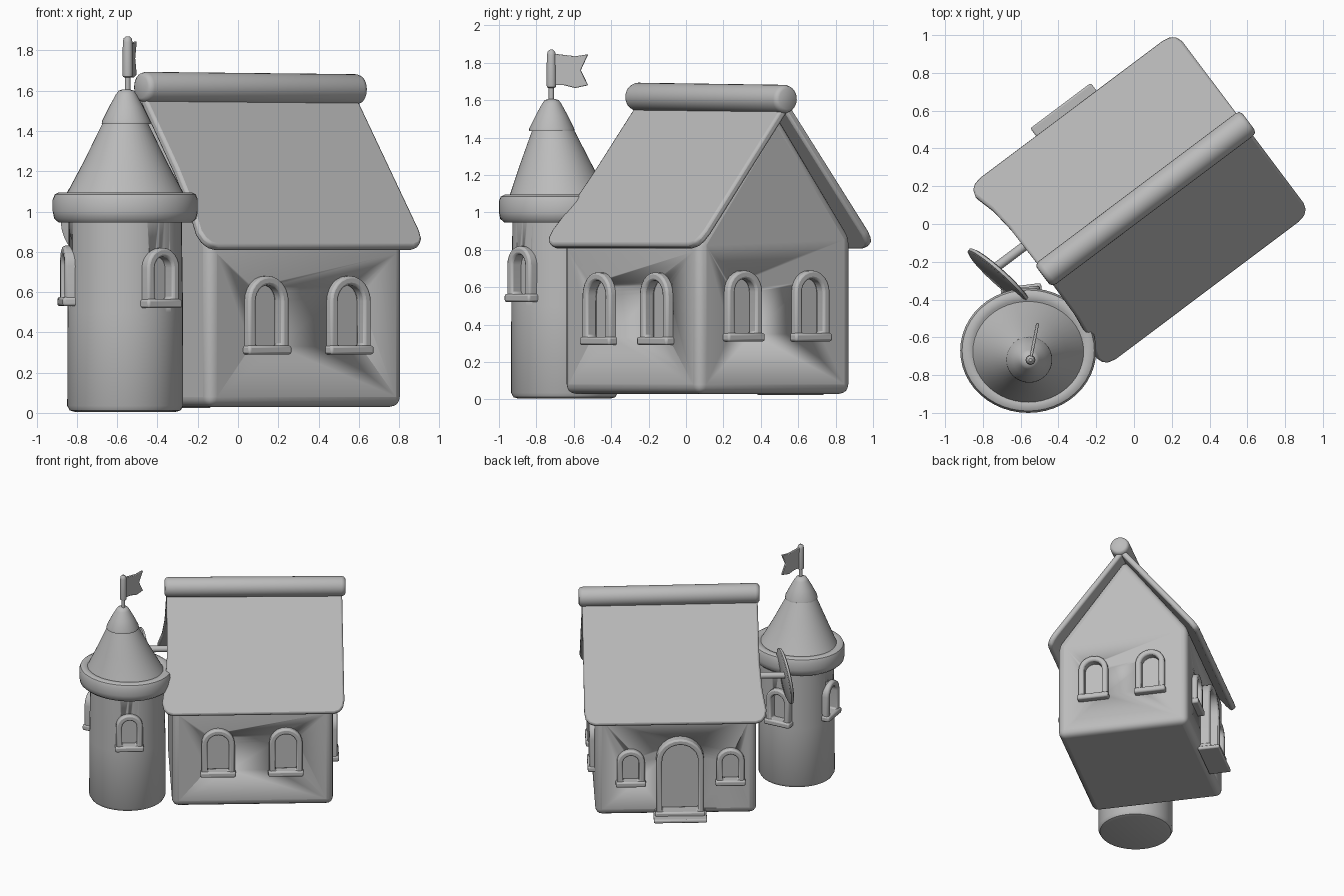
import bpy, bmesh, math
from mathutils import Matrix, Vector

if "Cube" in bpy.data.objects:
    bpy.data.objects.remove(bpy.data.objects["Cube"])

stone = bpy.data.materials.new("grey_stone")
stone.diffuse_color = (0.5, 0.5, 0.5, 1)
stone.use_nodes = True
stone.node_tree.nodes["Principled BSDF"].inputs["Base Color"].default_value = stone.diffuse_color

# Local house frame: x along the ridge, -y towards the front wall
HOUSE = Matrix.Translation((0.025, 0.125, 0)) @ Matrix.Rotation(math.radians(36.9), 4, 'Z')
TOWER = Vector((-0.56, -0.65, 0))


def finish(name, bm, matrix=Matrix(), bevel=0.0, segs=3):
    bmesh.ops.recalc_face_normals(bm, faces=bm.faces)
    me = bpy.data.meshes.new(name)
    bm.to_mesh(me)
    bm.free()
    me.materials.append(stone)
    ob = bpy.data.objects.new(name, me)
    bpy.context.collection.objects.link(ob)
    ob.matrix_world = matrix
    if bevel:
        mod = ob.modifiers.new("round", 'BEVEL')
        mod.width, mod.segments, mod.limit_method = bevel, segs, 'ANGLE'
    bpy.context.view_layer.objects.active = ob
    ob.select_set(True)
    bpy.ops.object.shade_smooth_by_angle(angle=math.radians(40))
    ob.select_set(False)
    return ob


def prism(name, pts, depth, matrix=Matrix(), bevel=0.0, segs=3):
    """Extrude a closed loop of 3D points along a depth vector."""
    bm = bmesh.new()
    face = bm.faces.new([bm.verts.new(p) for p in pts])
    ext = bmesh.ops.extrude_face_region(bm, geom=[face], use_keep_orig=True)
    vs = [g for g in ext["geom"] if isinstance(g, bmesh.types.BMVert)]
    bmesh.ops.translate(bm, verts=vs, vec=depth)
    return finish(name, bm, matrix, bevel, segs)


def loft(name, rings, n=40, matrix=Matrix()):
    """Skin circles given as (dx, dy, z, rx, ry)."""
    bm = bmesh.new()
    loops = [[bm.verts.new((cx + rx * math.cos(2 * math.pi * i / n),
                            cy + ry * math.sin(2 * math.pi * i / n), z)) for i in range(n)]
             for cx, cy, z, rx, ry in rings]
    for a, b in zip(loops, loops[1:]):
        for i in range(n):
            j = (i + 1) % n
            bm.faces.new((a[i], a[j], b[j], b[i]))
    bm.faces.new(loops[0])
    bm.faces.new(loops[-1])
    return finish(name, bm, matrix)


def arch(w, h, inset=0.0, n=12):
    """Round-topped outline in the xz plane, standing on z = 0."""
    r, s = w / 2 - inset, h - w / 2
    return [(-r, 0, inset), (r, 0, inset)] + [
        (r * math.cos(math.pi * i / n), 0, s + r * math.sin(math.pi * i / n)) for i in range(n + 1)]


def opening(name, wall, matrix, w, h, front=0.04, back=0.03, rim=0.045):
    """Raised arch frame with a sill and a recess; local -y points outward."""
    bm = bmesh.new()
    loops = [[bm.verts.new((x, y, z)) for x, _, z in arch(w, h, i)]
             for i, y in ((0, back), (0, -front), (rim, -front), (rim, back))]
    n = len(loops[0])
    for k in range(4):
        a, b = loops[k], loops[(k + 1) % 4]
        for i in range(n):
            j = (i + 1) % n
            bm.faces.new((a[i], a[j], b[j], b[i]))
    finish(name + "_frame", bm, matrix, 0.012, 2)
    hw, f = w / 2 + 0.008, -front - 0.012
    prism(name + "_sill", [(-hw, f, 0), (hw, f, 0), (hw, f, rim), (-hw, f, rim)],
          (0, back - f, 0), matrix, 0.012, 2)
    cutter = prism(name + "_cutter", [(x, -0.1, z) for x, _, z in arch(w, h, rim - 0.005)],
                   (0, 0.13, 0), matrix)
    cutter.hide_render = True
    cutter.hide_viewport = True
    mod = wall.modifiers.new("recess", 'BOOLEAN')
    mod.object, mod.solver = cutter, 'EXACT'


# House body: gabled profile extruded along the ridge
profile = [(-0.525, 0.03), (0.50, 0.03), (0.50, 0.87), (0, 1.54), (-0.525, 0.84)]
walls = prism("house_walls", [(-0.605, y, z) for y, z in profile], (1.21, 0, 0), HOUSE, 0.05, 4)


def on_house(x, y, z, turn):
    return HOUSE @ Matrix.Translation((x, y, z)) @ Matrix.Rotation(math.radians(turn), 4, 'Z')


for x in (-0.26, 0.25):
    opening("front_window", walls, on_house(x, -0.525, 0.29, 0), 0.25, 0.39)
for y in (-0.24, 0.21):
    opening("gable_window", walls, on_house(0.605, y, 0.31, 90), 0.23, 0.38)
for x in (-0.41, 0.34):
    opening("back_window", walls, on_house(x, 0.50, 0.28, 180), 0.21, 0.30)
opening("door", walls, on_house(-0.03, 0.50, 0.04, 180), 0.36, 0.64, front=0.07)

# Door step
prism("door_step", [(-0.23, 0.48, 0.025), (0.17, 0.48, 0.025), (0.17, 0.65, 0.025), (-0.23, 0.65, 0.025)],
      (0, 0, 0.03), HOUSE, 0.01, 2)

# Roof slabs: flared verge and rounded eave corners, as (ridge position, slope 0..1)
outline = [(0.69, 0), (0.69, 0.90), (0.68, 0.95), (0.655, 0.985), (0.61, 1.0), (-0.60, 1.0), (-0.645, 0.985),
           (-0.67, 0.95), (-0.68, 0.90), (-0.65, 0.72), (-0.635, 0.5), (-0.63, 0)]
for side in (-1, 1):
    normal = Vector((0, side * 0.77, 0.60)).normalized()
    prism("roof_slab", [(u, side * 0.605 * s, 1.60 - 0.77 * s) for u, s in outline],
          normal * -0.045, HOUSE, 0.014, 2)

# Ridge roll
loft("ridge_roll", [(0, 0, z, r, r) for z, r in
                    ((-0.645, 0.055), (-0.635, 0.070), (-0.615, 0.076),
                     (0.685, 0.076), (0.705, 0.070), (0.715, 0.055))], 28,
     HOUSE @ Matrix.Translation((0, -0.015, 1.612)) @ Matrix.Rotation(math.radians(90.5), 4, 'Y')
     @ Matrix.Scale(1, 4))

# Round tower
tower = loft("tower_body", [(0, 0, z, r, r * 0.99) for z, r in
                            ((0.005, 0.25), (0.012, 0.275), (0.035, 0.288), (0.5, 0.287), (1.0, 0.28))],
             48, Matrix.Translation(TOWER))
for angle, z in ((-52, 0.52), (97, 0.52), (188, 0.53)):
    place = (Matrix.Translation(TOWER) @ Matrix.Rotation(math.radians(angle + 90), 4, 'Z')
             @ Matrix.Translation((0, -0.28, z)))
    opening("tower_window", tower, place, 0.20, 0.30, front=0.035, back=0.06)

# Tower rim, leaning cone and cap
loft("tower_rim", [(0, -0.02, z, r, r - 0.03) for z, r in
                   ((0.945, 0.27), (0.945, 0.33), (0.965, 0.353), (1.0, 0.36), (1.06, 0.36),
                    (1.085, 0.35), (1.095, 0.33), (1.09, 0.30), (1.07, 0.27))], 48, Matrix.Translation(TOWER))
loft("tower_cone", [(0, y, z, r, r - e) for y, z, r, e in
                    ((-0.025, 1.05, 0.315, 0.03), (-0.03, 1.10, 0.285, 0.025),
                     (-0.045, 1.25, 0.205, 0.01), (-0.06, 1.44, 0.112, 0))],
     48, Matrix.Translation(TOWER))
loft("cone_cap", [(0.005, -0.068, z, r, r) for z, r in
                  ((1.435, 0.10), (1.435, 0.122), (1.45, 0.12), (1.52, 0.085), (1.58, 0.052),
                   (1.60, 0.038), (1.607, 0.015))], 32, Matrix.Translation(TOWER))

# Flag pole with thick upper sleeve, and swallow-tail flag
loft("flag_pole", [(0.012, -0.07, z, r, r) for z, r in
                   ((1.58, 0.014), (1.665, 0.014), (1.67, 0.024), (1.69, 0.026), (1.84, 0.024),
                    (1.86, 0.02), (1.87, 0.008))], 16, Matrix.Translation(TOWER))
flag = [(0, 1.68), (0.07, 1.68), (0.13, 1.665), (0.20, 1.68), (0.16, 1.76), (0.20, 1.845), (0.13, 1.835), (0, 1.85)]
prism("flag", [(-0.008, y, z) for y, z in flag], (0.016, 0, 0),
      Matrix.Translation((-0.548, -0.72, 0)) @ Matrix.Rotation(math.radians(-11), 4, 'Z'), 0.004, 2)

# Hanging round sign on a bracket off the left gable
lean = HOUSE @ Matrix.Translation((-0.835, 0.12, 0.99)) @ Matrix.Rotation(math.radians(11), 4, 'Z') \
    @ Matrix.Rotation(math.radians(98), 4, 'Y')
loft("round_sign", [(0, 0, z, r, r) for z, r in
                    ((-0.014, 0.20), (-0.008, 0.215), (0.008, 0.215), (0.014, 0.20))], 32, lean)
loft("sign_bracket", [(0, 0, 0, 0.025, 0.025), (0, 0, 0.25, 0.025, 0.025)], 16,
     HOUSE @ Matrix.Translation((-0.835, 0.17, 1.02)) @ Matrix.Rotation(math.radians(90), 4, 'Y'))
